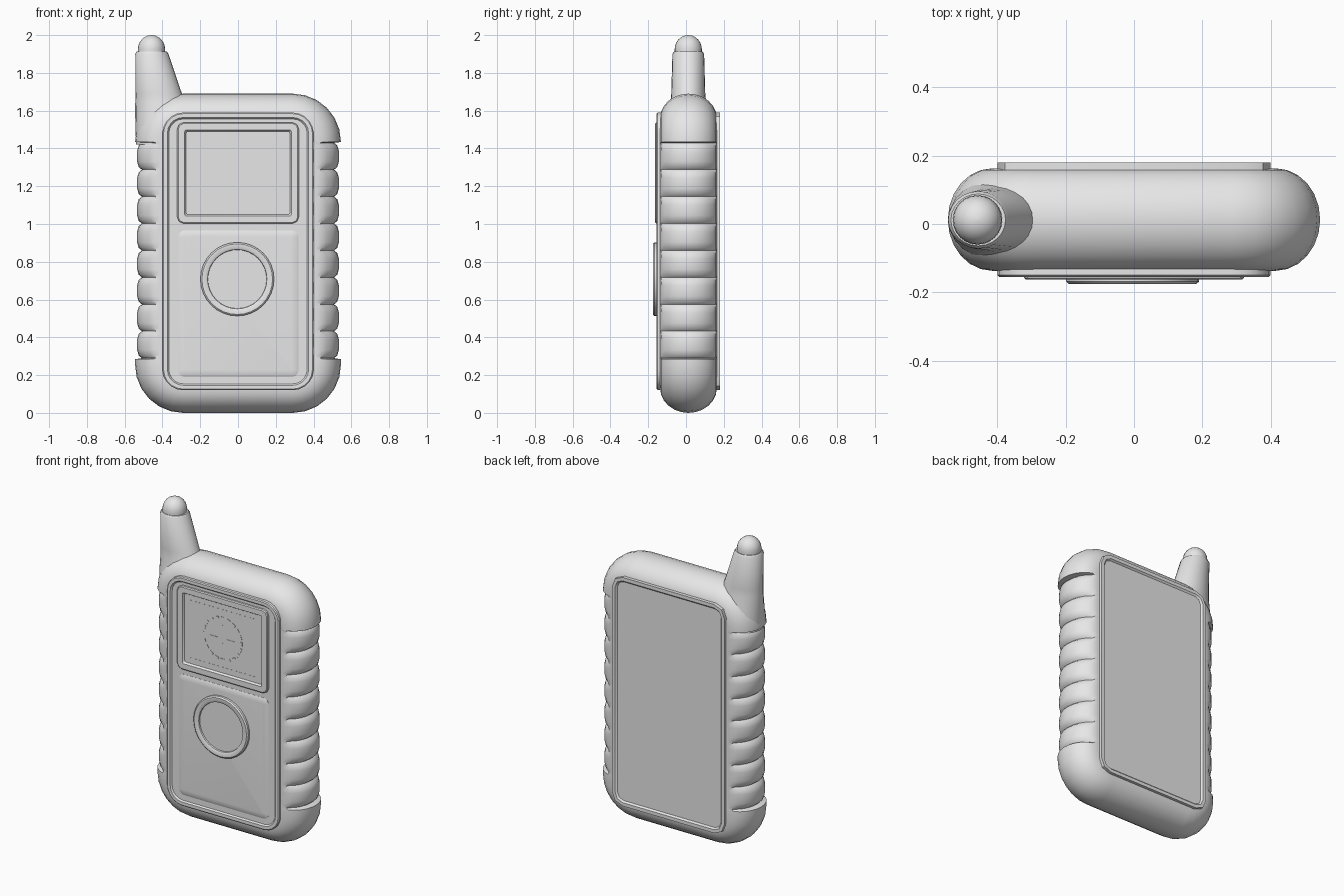
import bpy
from math import sin, cos, pi, radians

if "Cube" in bpy.data.objects:
    bpy.data.objects.remove(bpy.data.objects["Cube"], do_unlink=True)

grey = bpy.data.materials.new("light_grey")
grey.use_nodes = True
grey.diffuse_color = (0.8, 0.8, 0.8, 1)
grey.node_tree.nodes["Principled BSDF"].inputs["Base Color"].default_value = (0.8, 0.8, 0.8, 1)


def loft(name, rings, smooth=35, closed=False):
    """Skin a list of equal point rings, capping the ends unless closed into a loop."""
    n, count = len(rings[0]), len(rings)
    verts = [p for ring in rings for p in ring]
    faces = []
    for i in range(count if closed else count - 1):
        a, b = i * n, (i + 1) % count * n
        faces += [(a + j, a + (j + 1) % n, b + (j + 1) % n, b + j) for j in range(n)]
    if not closed:
        faces += [tuple(reversed(range(n))), tuple(range((count - 1) * n, count * n))]
    mesh = bpy.data.meshes.new(name)
    mesh.from_pydata(verts, [], faces)
    mesh.materials.append(grey)
    obj = bpy.data.objects.new(name, mesh)
    bpy.context.collection.objects.link(obj)
    bpy.ops.object.select_all(action='DESELECT')
    obj.select_set(True)
    bpy.context.view_layer.objects.active = obj
    bpy.ops.object.mode_set(mode='EDIT')
    bpy.ops.mesh.select_all(action='SELECT')
    bpy.ops.mesh.normals_make_consistent(inside=False)
    bpy.ops.object.mode_set(mode='OBJECT')
    bpy.ops.object.shade_smooth_by_angle(angle=radians(smooth))
    return obj


def outline(cx, cz, w, h, r, y, seg=5, side=(), depth=0):
    """Rounded rectangle facing y; side holds (z, cut) notches for both long edges."""
    pts = []
    for k, (sx, sz) in enumerate([(1, 1), (-1, 1), (-1, -1), (1, -1)]):
        for i in range(seg + 1):
            a = (k + i / seg) * pi / 2
            pts.append((cx + sx * (w - r) + r * cos(a), y, cz + sz * (h - r) + r * sin(a)))
        if k == 1:
            pts += [(cx - w + c * depth, y, z) for z, c in reversed(side)]
    pts += [(cx + w - c * depth, y, z) for z, c in side]
    return pts


def slab(name, cx, cz, w, h, r, steps, seg=5):
    """Rounded plate whose steps are (y, inset) pairs."""
    return loft(name, [outline(cx, cz, w - d, h - d, max(r - d, 0.008), y, seg)
                       for y, d in steps])


# Body: pillow section with ribbed grips along both long sides
RIBS, LOW, HIGH = 8, 0.29, 1.43
pitch = (HIGH - LOW) / RIBS
notches = [(LOW - 0.006, 0)]
for i in range(RIBS):
    for t, cut in [(0, 0.036), (0.1, 0.019), (0.3, 0.011), (0.7, 0.011), (0.9, 0.019)]:
        notches.append((LOW + (i + t) * pitch, cut))
notches += [(HIGH, 0.036), (HIGH + 0.004, 0)]
body = []
for i in range(13):
    a = -pi / 2 + pi * i / 12
    inset = 0.13 * (1 - cos(a))
    weight = min(1, max(0, (0.11 - inset) / 0.04))
    body.append(outline(0, 0.845, 0.545 - inset, 0.845 - inset, 0.255 - inset,
                        0.013 + 0.15 * sin(a), 6, notches, weight))
loft("body", body, 40)


# Antenna: tapered stem flaring into the body, with a domed tip
def oval(z, cx, rx, ry):
    return [(cx + rx * cos(k * pi / 12), 0.012 + ry * sin(k * pi / 12), z) for k in range(24)]


loft("antenna", [oval(*s) for s in [
    (1.42, -0.40, 0.14, 0.135), (1.56, -0.405, 0.139, 0.115), (1.64, -0.408, 0.136, 0.095),
    (1.69, -0.42, 0.123, 0.09), (1.90, -0.456, 0.088, 0.084), (1.912, -0.456, 0.08, 0.076)]])
tip = [oval(1.90, -0.458, 0.072, 0.072)]
for i in range(7):
    a = i * pi / 2 / 6.2
    tip.append(oval(1.925 + 0.075 * sin(a), -0.458, 0.072 * cos(a), 0.072 * cos(a)))
loft("antenna_tip", tip, 60)

# Front and back plates with raised rims
slab("front_plate", 0, 0.855, 0.4, 0.735, 0.11,
     [(-0.10, 0), (-0.15, 0), (-0.155, 0.006), (-0.155, 0.026), (-0.146, 0.034)])
slab("back_plate", 0, 0.855, 0.4, 0.735, 0.075,
     [(0.10, 0), (0.18, 0), (0.18, 0.022), (0.170, 0.032)], 2)

# Screen frame with a sunken display
slab("screen_frame", 0, 1.27, 0.322, 0.268, 0.035,
     [(-0.14, 0), (-0.158, 0), (-0.163, 0.006), (-0.163, 0.040), (-0.150, 0.048)], 2)

# Lower panel with softened edges
slab("lower_panel", 0.002, 0.578, 0.318, 0.388, 0.035,
     [(-0.14, 0), (-0.147, 0), (-0.152, 0.012), (-0.154, 0.034)], 4)

# Round button: raised ring around a flat disc
BX, BZ = -0.004, 0.708


def circle(r, y, n=32):
    return [(BX + r * cos(2 * pi * k / n), y, BZ + r * sin(2 * pi * k / n)) for k in range(n)]


loft("button_ring", [circle(r, y) for r, y in [
    (0.195, -0.145), (0.195, -0.168), (0.187, -0.175), (0.166, -0.175),
    (0.157, -0.170), (0.153, -0.145)]], closed=True)
loft("button_disc", [circle(0.156, -0.145), circle(0.156, -0.160)])


# Display markings: thin plates, optionally turned about the view axis
def mark(name, x, z, w, h, turn=0):
    rings = []
    for y in (-0.149, -0.1525):
        rings.append([(x + u * cos(turn) - v * sin(turn), y, z + u * sin(turn) + v * cos(turn))
                      for u, v in [(-w, -h), (w, -h), (w, h), (-w, h)]])
    return loft(name, rings)


SX, SZ = -0.004, 1.27
for i in range(15):
    for row, z in (("top", 1.452), ("bottom", 1.082)):
        mark(f"{row}_dot_{i}", -0.228 + i * 0.032, z, 0.006, 0.006)
for i in range(20):
    a = i * pi / 10
    mark(f"dial_dash_{i}", SX + 0.134 * cos(a), SZ + 0.134 * sin(a), 0.006, 0.013, a)
for s in (-1, 1):
    mark("crosshair_vertical", SX, SZ + s * 0.058, 0.003, 0.03)
    mark("crosshair_horizontal", SX + s * 0.058, SZ, 0.03, 0.003)
